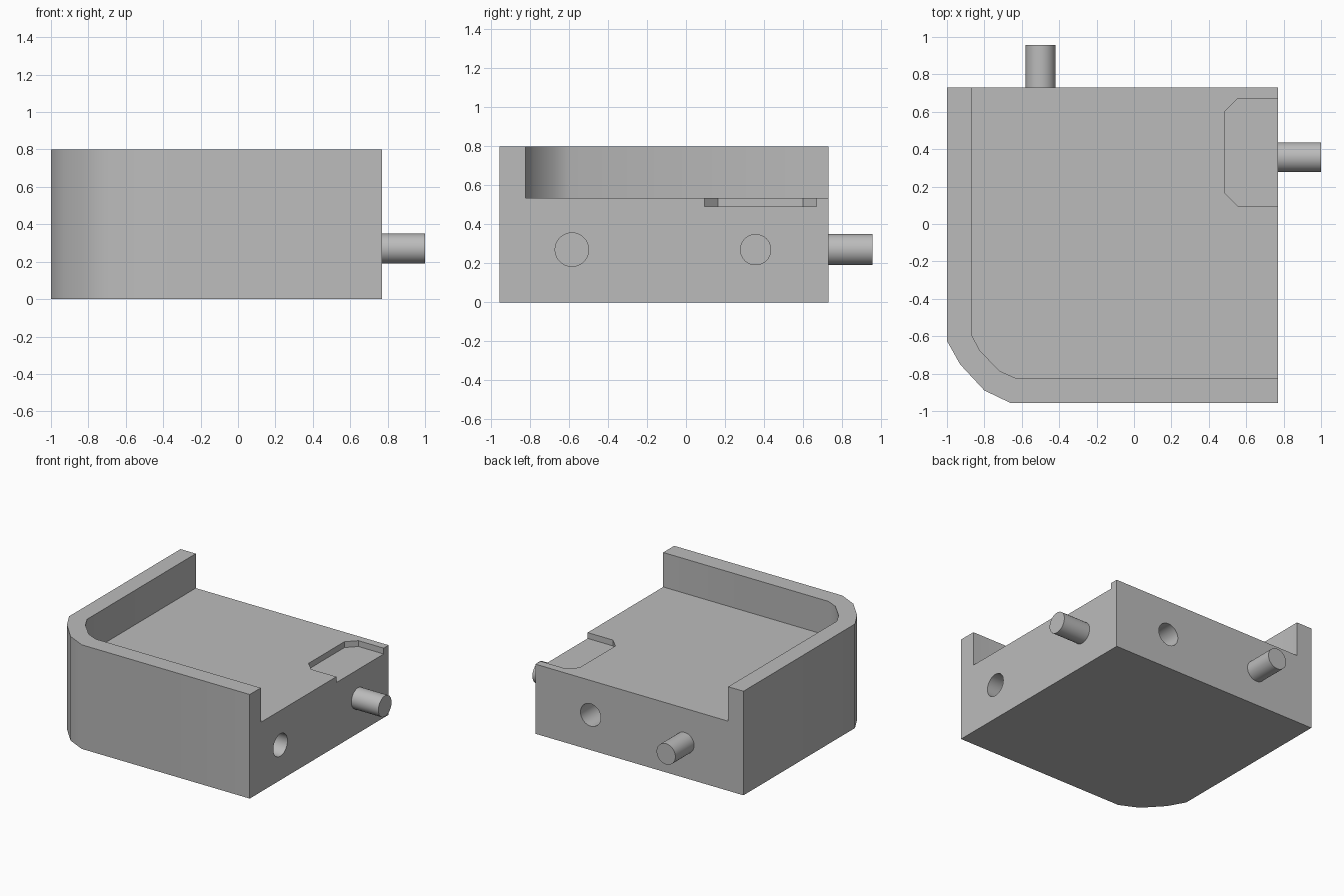
import bpy, bmesh, math
from mathutils import Matrix, Vector

if "Cube" in bpy.data.objects:
    bpy.data.objects.remove(bpy.data.objects["Cube"])

# Material
grey = bpy.data.materials.new("plain_grey")
grey.use_nodes = True
colour = (0.5, 0.5, 0.5, 1)
grey.diffuse_color = colour
grey.node_tree.nodes["Principled BSDF"].inputs["Base Color"].default_value = colour

RIGHT, BACK = 0.77, 0.73      # flat side faces that carry the connectors
TOP, FLOOR, POCKET = 0.8, 0.535, 0.49
AXIS_Z = 0.27


def make_object(name, bm):
    bmesh.ops.recalc_face_normals(bm, faces=bm.faces)
    mesh = bpy.data.meshes.new(name)
    bm.to_mesh(mesh)
    bm.free()
    mesh.materials.append(grey)
    obj = bpy.data.objects.new(name, mesh)
    bpy.context.collection.objects.link(obj)
    return obj


def prism(name, outline, z0, z1):
    bm = bmesh.new()
    base = bm.faces.new([bm.verts.new((x, y, z0)) for x, y in outline])
    top = bmesh.ops.extrude_face_region(bm, geom=[base])["geom"]
    verts = [v for v in top if isinstance(v, bmesh.types.BMVert)]
    bmesh.ops.translate(bm, verts=verts, vec=(0, 0, z1 - z0))
    return make_object(name, bm)


def rod(name, start, end, radius):
    a, b = Vector(start), Vector(end)
    turn = (b - a).to_track_quat("Z", "Y").to_matrix().to_4x4()
    bm = bmesh.new()
    bmesh.ops.create_cone(bm, cap_ends=True, segments=48, radius1=radius,
                          radius2=radius, depth=(b - a).length,
                          matrix=Matrix.Translation((a + b) / 2) @ turn)
    return make_object(name, bm)


def activate(obj):
    bpy.ops.object.select_all(action="DESELECT")
    obj.select_set(True)
    bpy.context.view_layer.objects.active = obj


def cut(target, cutter):
    cutter.hide_render = True
    mod = target.modifiers.new("cut", "BOOLEAN")
    mod.operation, mod.solver, mod.object = "DIFFERENCE", "EXACT", cutter
    activate(target)
    bpy.ops.object.modifier_apply(modifier=mod.name)
    bpy.data.objects.remove(cutter)


# Block with one rounded corner
block = prism("tray_block", [
    (-1, BACK), (-1, -0.625), (-0.93, -0.75), (-0.8, -0.89),
    (-0.66, -0.957), (RIGHT, -0.957), (RIGHT, BACK)], 0, TOP)

# Recessed floor, leaving a wall on two sides
cut(block, prism("floor_cutter", [
    (-0.87, 1.2), (-0.87, -0.59), (-0.825, -0.675), (-0.72, -0.785),
    (-0.635, -0.823), (1.2, -0.823), (1.2, 1.2)], FLOOR, 1))

# Shallow chamfered pocket at the open edge
cut(block, prism("pocket_cutter", [
    (1.2, 0.095), (0.555, 0.095), (0.485, 0.165),
    (0.485, 0.6), (0.555, 0.67), (1.2, 0.67)], POCKET, 0.7))

# Sockets in the two flat sides
cut(block, rod("side_socket_cutter", (RIGHT - 0.25, -0.585, AXIS_Z),
               (1.2, -0.585, AXIS_Z), 0.086))
cut(block, rod("back_socket_cutter", (0.3, BACK - 0.25, AXIS_Z),
               (0.3, 1.2, AXIS_Z), 0.086))

# Connector pegs
side_peg = rod("side_peg", (RIGHT - 0.02, 0.357, AXIS_Z), (1, 0.357, AXIS_Z), 0.08)
back_peg = rod("back_peg", (-0.5, BACK - 0.02, AXIS_Z), (-0.5, 0.957, AXIS_Z), 0.08)

for obj in (block, side_peg, back_peg):
    activate(obj)
    bpy.ops.object.shade_smooth_by_angle(angle=math.radians(35))
